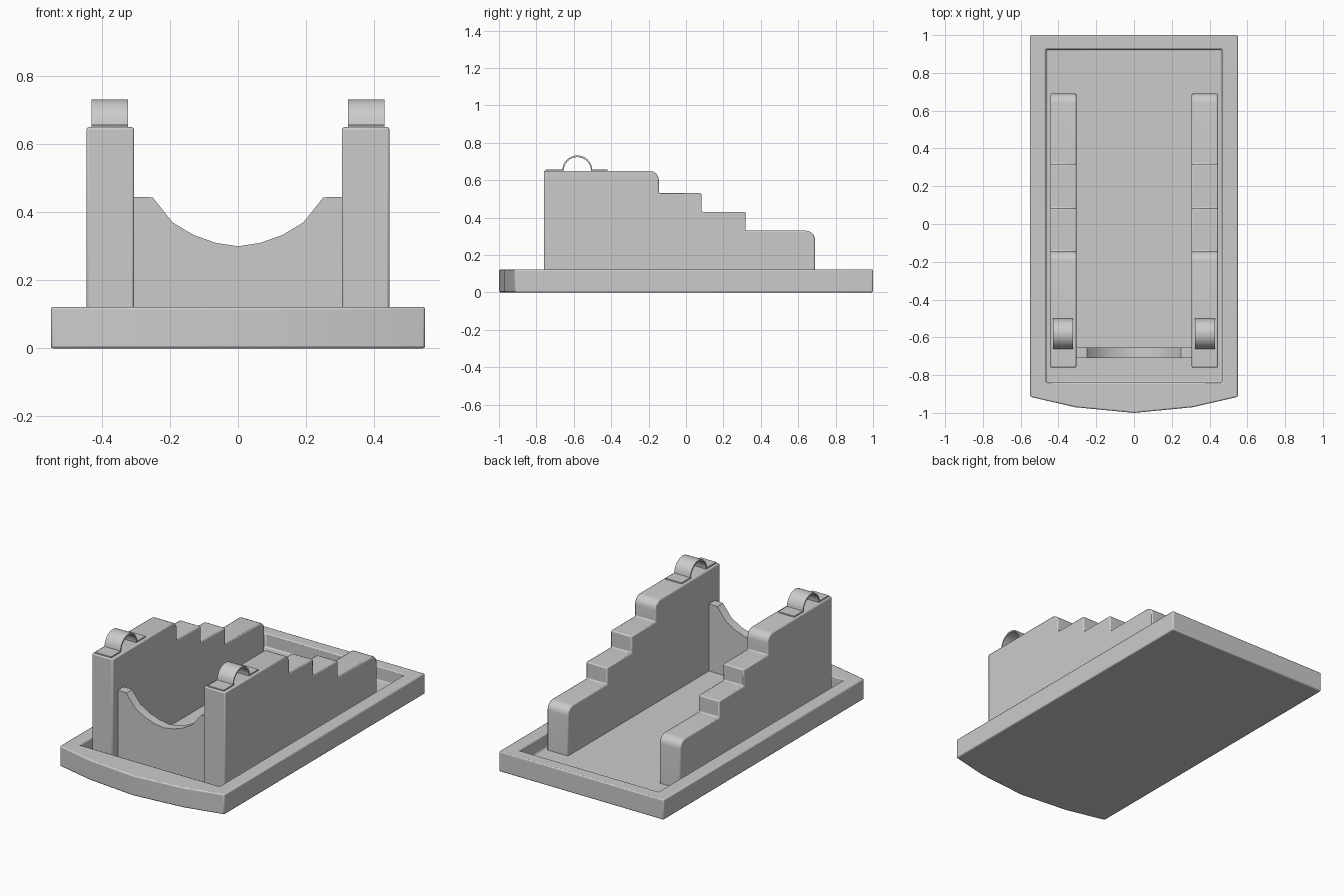
import bpy, bmesh, math

if "Cube" in bpy.data.objects:
    bpy.data.objects.remove(bpy.data.objects["Cube"])

FLOOR = 0.04


def finish(name, bm, bevel):
    bmesh.ops.recalc_face_normals(bm, faces=bm.faces)
    me = bpy.data.meshes.new(name)
    bm.to_mesh(me)
    bm.free()
    ob = bpy.data.objects.new(name, me)
    bpy.context.collection.objects.link(ob)
    if bevel:
        mod = ob.modifiers.new("bevel", 'BEVEL')
        mod.width = bevel
        mod.segments = 2
        mod.limit_method = 'ANGLE'
        mod.angle_limit = math.radians(40)
    bpy.ops.object.select_all(action='DESELECT')
    bpy.context.view_layer.objects.active = ob
    ob.select_set(True)
    bpy.ops.object.shade_smooth_by_angle(angle=math.radians(30))
    return ob


def extrude_profile(name, pts, axis, a, b, bevel=0.0):
    """Prism of a 2D outline (horizontal, z) from a to b along x or y."""
    bm = bmesh.new()

    def place(p, d):
        return (d, p[0], p[1]) if axis == 'x' else (p[0], d, p[1])
    lo = [bm.verts.new(place(p, a)) for p in pts]
    hi = [bm.verts.new(place(p, b)) for p in pts]
    bm.faces.new(lo)
    bm.faces.new(hi)
    n = len(pts)
    for i in range(n):
        j = (i + 1) % n
        bm.faces.new((lo[i], lo[j], hi[j], hi[i]))
    return finish(name, bm, bevel)


def arc(cy, cz, r, start, end, n):
    return [(cy + r * math.cos(math.radians(start + (end - start) * i / n)),
             cz + r * math.sin(math.radians(start + (end - start) * i / n)))
            for i in range(n + 1)]


# Base tray: bowed front, shallow rectangular recess
half = [(0.55, -0.915), (0.31, -0.97)]
outer = [(0.55, 1), (-0.55, 1), (-0.55, -0.915), (-0.31, -0.97), (0, -1),
         (0.31, -0.97), (0.55, -0.915)]
inner = [(0.465, 0.925), (-0.465, 0.925), (-0.465, -0.84), (-0.27, -0.84),
         (0, -0.84), (0.27, -0.84), (0.465, -0.84)]
bm = bmesh.new()
rings = [[bm.verts.new((x, y, z)) for x, y in pts]
         for pts, z in ((outer, 0), (outer, 0.122), (inner, 0.122), (inner, FLOOR))]
for r0, r1 in zip(rings, rings[1:]):
    for i in range(len(r0)):
        j = (i + 1) % len(r0)
        bm.faces.new((r0[i], r0[j], r1[j], r1[i]))
bm.faces.new(rings[0])
bm.faces.new(rings[-1])
finish("base_tray", bm, 0.007)

# Stepped side wall outline (y, z), rounded at the top and bottom steps
steps = [(-0.76, FLOOR - 0.02), (-0.76, 0.65)]
steps += arc(-0.195, 0.60, 0.05, 90, 0, 6)
steps += [(-0.145, 0.53), (0.083, 0.53), (0.083, 0.43), (0.318, 0.43), (0.318, 0.33)]
steps += arc(0.64, 0.28, 0.05, 90, 0, 6)
steps += [(0.69, FLOOR - 0.02)]

# Arched strap outline: thin strip with a half-round loop
t = 0.007
strap = [(-0.75, 0.65), (-0.75, 0.65 + t)]
strap += arc(-0.581, 0.652, 0.08, 176, 4, 16)
strap += [(-0.42, 0.65 + t), (-0.42, 0.65)]
strap += arc(-0.581, 0.65, 0.08 - t, 0, 180, 16)

for side, s in (("left", -1), ("right", 1)):
    extrude_profile(side + "_stepped_wall", steps, 'x', s * 0.305, s * 0.445, 0.007)
    extrude_profile(side + "_strap", strap, 'x', s * 0.323, s * 0.43)

# Front cradle wall with scooped top
scoop = [(0.25, 0.443), (0.192, 0.37), (0.13, 0.333), (0.065, 0.31)]
cradle = [(-0.32, FLOOR - 0.02), (-0.32, 0.445), (-0.265, 0.445)]
cradle += [(-x, z) for x, z in scoop] + [(0, 0.30)] + scoop[::-1]
cradle += [(0.265, 0.445), (0.32, 0.445), (0.32, FLOOR - 0.02)]
extrude_profile("front_cradle", cradle, 'y', -0.71, -0.655)
